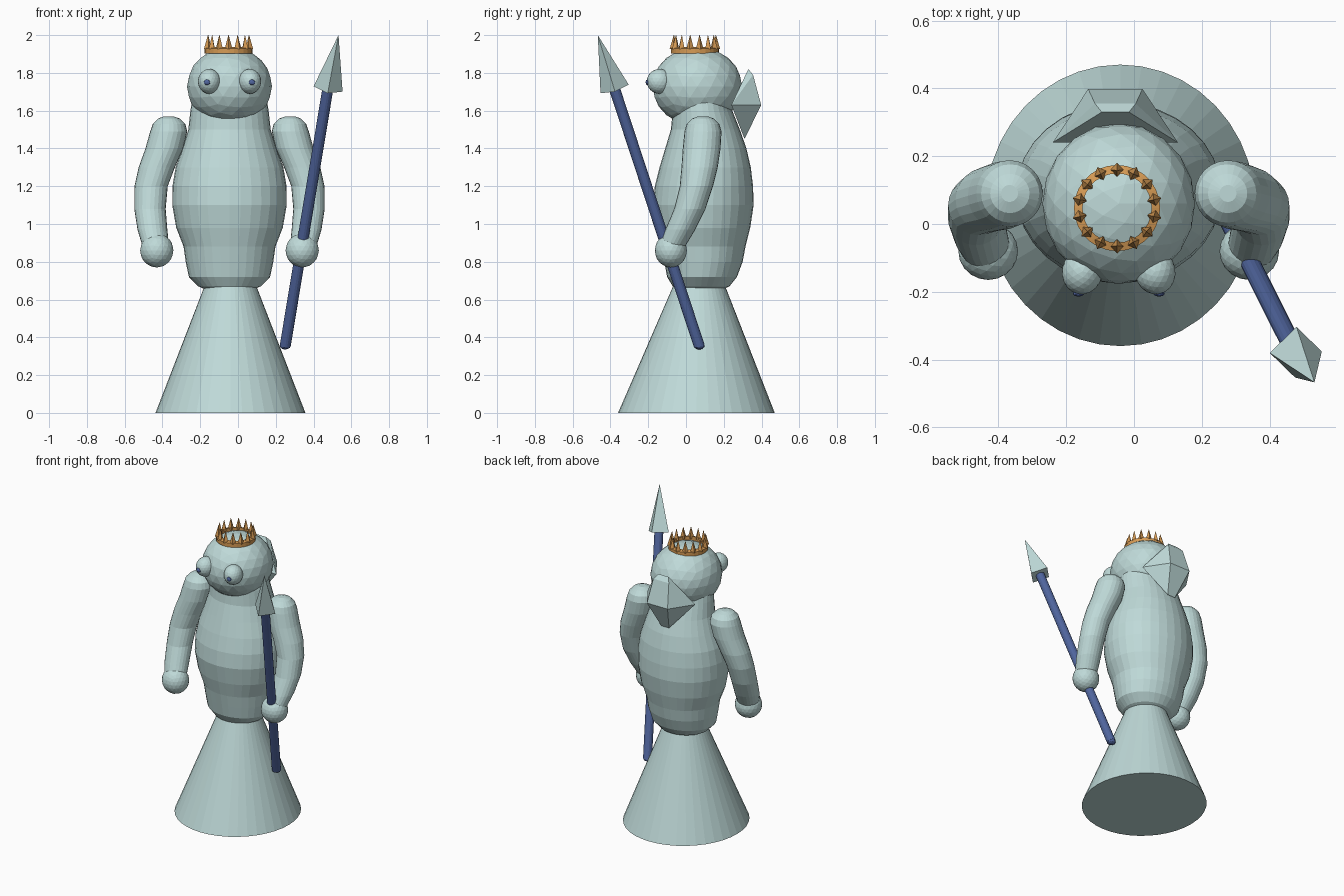
import bpy, bmesh, math
from mathutils import Vector, Matrix

cube = bpy.data.objects.get("Cube")
if cube:
    bpy.data.objects.remove(cube)

CX, CY = -0.045, 0.06   # upright axis of the figure


def material(name, rgb):
    m = bpy.data.materials.new(name)
    m.use_nodes = True
    m.diffuse_color = (*rgb, 1)
    m.node_tree.nodes["Principled BSDF"].inputs["Base Color"].default_value = (*rgb, 1)
    return m


PALE = material("pale teal", (0.52, 0.70, 0.69))
BLUE = material("slate blue", (0.08, 0.13, 0.34))
GOLD = material("orange gold", (0.68, 0.33, 0.09))


def finish(bm, name, mat):
    bmesh.ops.recalc_face_normals(bm, faces=bm.faces)
    me = bpy.data.meshes.new(name)
    bm.to_mesh(me)
    bm.free()
    me.materials.append(mat)
    ob = bpy.data.objects.new(name, me)
    bpy.context.collection.objects.link(ob)
    return ob


def loft(name, rings, mat, sides=32, closed=False):
    """Skin level rings (x, y, z, rx, ry); closed joins last ring to first."""
    bm = bmesh.new()
    loops = []
    for x, y, z, rx, ry in rings:
        angles = [math.tau * i / sides for i in range(sides)]
        loops.append([bm.verts.new((x + rx * math.cos(a), y + ry * math.sin(a), z))
                      for a in angles])
    pairs = list(zip(loops, loops[1:]))
    if closed:
        pairs.append((loops[-1], loops[0]))
    else:
        bm.faces.new(loops[0])
        bm.faces.new(loops[-1])
    for a, b in pairs:
        for i in range(sides):
            j = (i + 1) % sides
            bm.faces.new((a[i], a[j], b[j], b[i]))
    return finish(bm, name, mat)


def ball(name, centre, radii, mat, detail=3, turn=0):
    bm = bmesh.new()
    bmesh.ops.create_icosphere(bm, subdivisions=detail, radius=1)
    bm.transform(Matrix.Translation(centre) @ Matrix.Rotation(turn, 4, 'Z')
                 @ Matrix.Diagonal((*radii, 1)))
    return finish(bm, name, mat)


def spike(name, start, end, r1, r2, mat, sides, turn=0):
    start, end = Vector(start), Vector(end)
    axis = end - start
    bm = bmesh.new()
    bmesh.ops.create_cone(bm, cap_ends=True, segments=sides, radius1=r1,
                          radius2=r2, depth=axis.length)
    tilt = Vector((0, 0, 1)).rotation_difference(axis).to_matrix().to_4x4()
    bm.transform(Matrix.Translation((start + end) / 2) @ tilt
                 @ Matrix.Rotation(turn, 4, 'Z'))
    return finish(bm, name, mat)


# Skirt cone
loft("skirt", [(-0.04, 0.055, 0, 0.397, 0.415),
               (-0.04, 0.07, 0.69, 0.13, 0.13)], PALE, 40)

# Pear-shaped torso: height, half width, front, back
torso = [(0.65, 0.12, -0.04, 0.19), (0.67, 0.165, -0.07, 0.23),
         (0.72, 0.215, -0.10, 0.27), (0.80, 0.232, -0.115, 0.30),
         (0.88, 0.243, -0.13, 0.315), (0.98, 0.282, -0.155, 0.34),
         (1.10, 0.303, -0.175, 0.358), (1.20, 0.302, -0.165, 0.355),
         (1.30, 0.285, -0.14, 0.343), (1.40, 0.250, -0.11, 0.32),
         (1.50, 0.218, -0.08, 0.285), (1.60, 0.207, -0.07, 0.245),
         (1.70, 0.19, -0.06, 0.22)]
loft("torso", [(CX, (f + b) / 2, z, w, (b - f) / 2) for z, w, f, b in torso], PALE)

# Head
ball("head", (CX, CY, 1.728), (0.225, 0.237, 0.21), PALE)

# Bulging eyes with small pupils
for s, side in ((-1, "right"), (1, "left")):
    x = CX + s * 0.107
    ball(side + "_eye", (x, -0.14, 1.755), (0.06, 0.068, 0.066), PALE, 3, s * 0.2)
    ball(side + "_pupil", (x + s * 0.012, -0.205, 1.75), (0.017, 0.009, 0.015), BLUE, 2)

# Arms: offset from body axis, depth, height, half thickness
arm = [(0.322, 0.09, 1.57, 0.025), (0.321, 0.09, 1.558, 0.058),
       (0.32, 0.09, 1.53, 0.086), (0.322, 0.09, 1.49, 0.098),
       (0.345, 0.083, 1.40, 0.1), (0.385, 0.072, 1.30, 0.096),
       (0.415, 0.055, 1.20, 0.088), (0.421, 0.02, 1.08, 0.083),
       (0.408, -0.03, 0.97, 0.079), (0.39, -0.075, 0.88, 0.07)]
for s, side in ((-1, "right"), (1, "left")):
    loft(side + "_arm", [(CX + s * x, y, z, r, r) for x, y, z, r in arm], PALE, 24)
    ball(side + "_hand", (CX + s * 0.385, -0.08, 0.86), (0.088, 0.085, 0.09), PALE)

# Spear
foot, neck, tip = (0.25, 0.07, 0.355), (0.478, -0.383, 1.73), (0.532, -0.467, 2.0)
spike("spear_shaft", foot, neck, 0.029, 0.029, BLUE, 16)
ball("spear_butt", foot, (0.029, 0.029, 0.02), BLUE, 2)
spike("spear_point", (0.477, -0.378, 1.715), tip, 0.078, 0.0, PALE, 4)

# Faceted gem on the back of the head
bm = bmesh.new()
for dx, y, z in ((0.04, 0.33, 1.82), (0.06, 0.355, 1.79), (0.08, 0.398, 1.63),
                 (0.185, 0.24, 1.63), (0.03, 0.31, 1.45)):
    for s in (-1, 1):
        bm.verts.new((CX - 0.01 + s * dx, y, z))
bmesh.ops.convex_hull(bm, input=bm.verts)
finish(bm, "back_gem", PALE)

# Crown: band and pointed teeth
KX, KY = -0.05, 0.047
loft("crown_band", [(KX, KY, z, r, r) for r, z in
                    ((0.127, 1.902), (0.127, 1.93), (0.102, 1.938), (0.102, 1.902))],
     GOLD, 28, closed=True)
TEETH = 14
for i in range(TEETH):
    a = math.tau * (i + 0.5) / TEETH
    c, s = math.cos(a), math.sin(a)
    spike(f"crown_tooth_{i + 1}", (KX + 0.113 * c, KY + 0.113 * s, 1.925),
          (KX + 0.111 * c, KY + 0.111 * s, 2.0), 0.021, 0.001, GOLD, 4, a)
